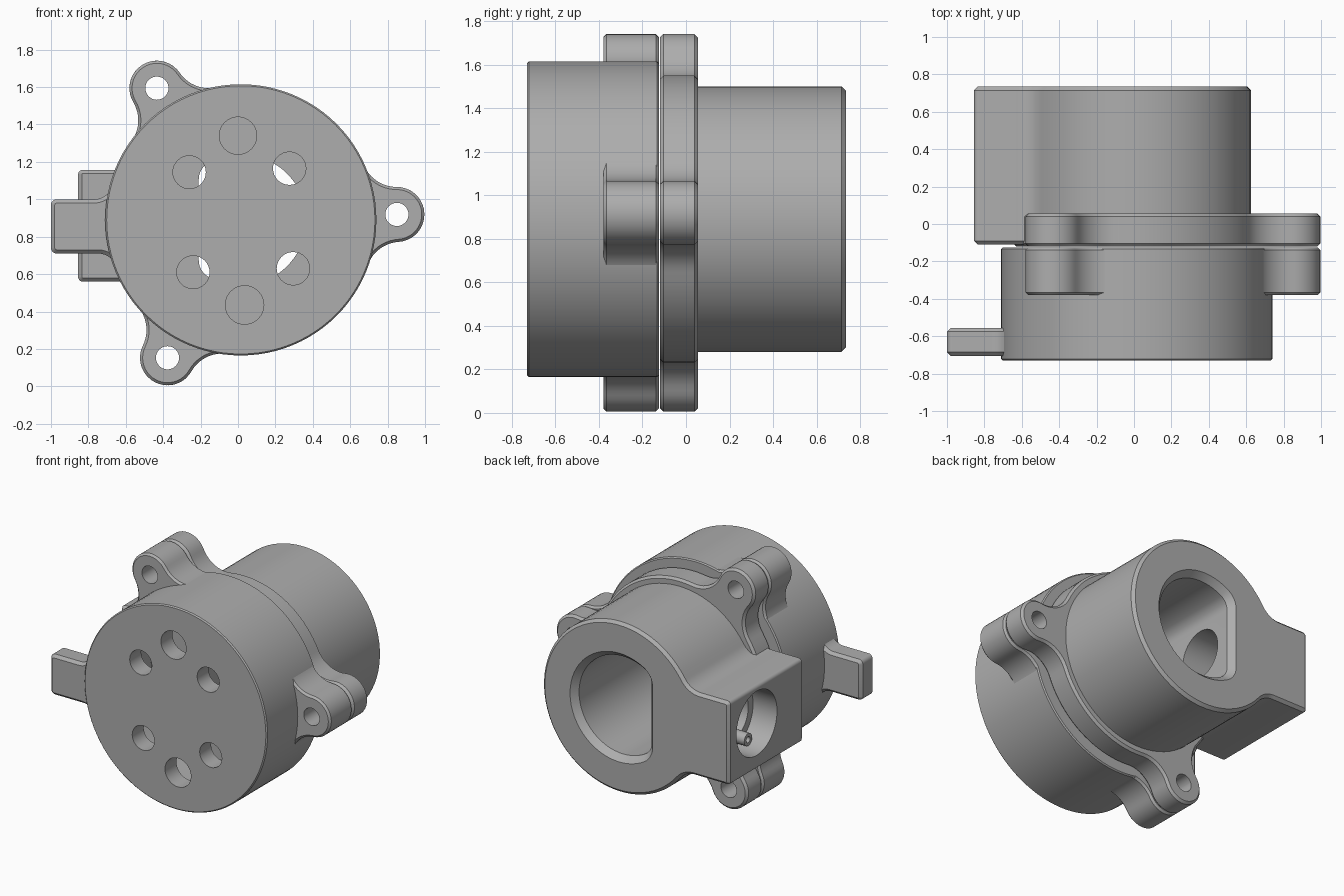
import bpy, bmesh, math
from math import pi, cos, sin, acos, atan2, sqrt, radians

if "Cube" in bpy.data.objects:
    bpy.data.objects.remove(bpy.data.objects["Cube"])

CX, CZ = 0.015, 0.89            # main axis position
grey = bpy.data.materials.new("plain grey")
grey.diffuse_color = (0.42, 0.42, 0.42, 1)
grey.use_nodes = True
grey.node_tree.nodes["Principled BSDF"].inputs["Base Color"].default_value = grey.diffuse_color


def arc(x, z, r, a0, a1, ccw=True, n=12):
    sweep = (a1 - a0) % (2 * pi) if ccw else -((a0 - a1) % (2 * pi))
    return [(x + r * cos(a0 + sweep * i / n), z + r * sin(a0 + sweep * i / n)) for i in range(n + 1)]


def circle(r, x=0, z=0, n=72):
    return [(x + r * cos(2 * pi * i / n), z + r * sin(2 * pi * i / n)) for i in range(n)]


def clean(pts):
    out = []
    for p in pts:
        if not out or math.dist(p, out[-1]) > 1e-4:
            out.append(p)
    return out[:-1] if math.dist(out[0], out[-1]) < 1e-4 else out


EARS = [radians(a) for a in (2, 122.5, 242)]
EAR_D, EAR_R = 0.835, 0.147


def eared_disc(R, f):
    """Disc outline with three blended bolt ears."""
    d = acos(((R + f) ** 2 + EAR_D ** 2 - (EAR_R + f) ** 2) / (2 * (R + f) * EAR_D))
    pts = []
    for i, t in enumerate(EARS):
        ex, ez = EAR_D * cos(t), EAR_D * sin(t)
        f1 = ((R + f) * cos(t - d), (R + f) * sin(t - d))
        f2 = ((R + f) * cos(t + d), (R + f) * sin(t + d))
        a1 = atan2(f1[1] - ez, f1[0] - ex)
        a2 = atan2(f2[1] - ez, f2[0] - ex)
        pts += arc(*f1, f, t - d + pi, a1 + pi, False, 10)
        pts += arc(ex, ez, EAR_R, a1, a2, True, 20)
        pts += arc(*f2, f, a2 + pi, t + d + pi, False, 10)
        pts += arc(0, 0, R, t + d, EARS[(i + 1) % 3] - d, True, 20)
    return clean(pts)


def armed_disc(R, xe, zt, zb, f, c):
    """Disc outline with one blended square arm towards -x."""
    ft = (-sqrt((R + f) ** 2 - (zt + f) ** 2), zt + f)
    fb = (-sqrt((R + f) ** 2 - (zb - f) ** 2), zb - f)
    at, ab = atan2(ft[1], ft[0]), atan2(fb[1], fb[0])
    pts = arc(0, 0, R, ab, at, True, 60)
    pts += arc(*ft, f, at + pi, -pi / 2, False, 10)
    pts += arc(xe + c, zt - c, c, pi / 2, pi, True, 5)
    pts += arc(xe + c, zb + c, c, pi, 1.5 * pi, True, 5)
    pts += arc(*fb, f, pi / 2, ab + pi, False, 10)
    return clean(pts)


def d_shape(grow=0):
    """Round outline with one flat on the -x side."""
    r, flat, c = 0.35, 0.225, 0.1
    a = acos(-(flat - c) / (r - c))
    kx, kz = (r - c) * cos(a), (r - c) * sin(a)
    pts = arc(0, 0, r + grow, -a, a, True, 40)
    pts += arc(kx, kz, c + grow, a, pi, True, 6)
    pts += arc(kx, -kz, c + grow, pi, -a, True, 6)
    return clean(pts)


def loft(name, rings, axis="y", bevel=0):
    """Solid from outlines placed along an axis."""
    bm = bmesh.new()
    loops = []
    for k, pts in rings:
        if axis == "y":
            loops.append([bm.verts.new((CX + u, k, CZ + v)) for u, v in pts])
        else:
            loops.append([bm.verts.new((CX + k, u, CZ + v)) for u, v in pts])
    n = len(loops[0])
    for a, b in zip(loops, loops[1:]):
        for i in range(n):
            bm.faces.new((a[i], a[(i + 1) % n], b[(i + 1) % n], b[i]))
    bm.faces.new(loops[0])
    bm.faces.new(loops[-1])
    bmesh.ops.recalc_face_normals(bm, faces=bm.faces)
    me = bpy.data.meshes.new(name)
    bm.to_mesh(me)
    bm.free()
    ob = bpy.data.objects.new(name, me)
    bpy.context.collection.objects.link(ob)
    me.materials.append(grey)
    if bevel:
        m = ob.modifiers.new("edge", "BEVEL")
        m.width, m.segments, m.limit_method, m.angle_limit = bevel, 1, "ANGLE", radians(50)
    return ob


def prism(name, pts, k0, k1, axis="y", bevel=0):
    return loft(name, [(k0, pts), (k1, pts)], axis, bevel)


# front housing, its eared rim and the side lever
front_body = prism("front_body", circle(0.725, n=96), -0.73, -0.125, bevel=0.008)
front_ears = prism("front_ears", eared_disc(0.72, 0.19), -0.38, -0.125, bevel=0.014)
lever = prism("lever", armed_disc(0.712, -1.015, 0.11, -0.18, 0.1, 0.03), -0.705, -0.555, bevel=0.02)
# rear flange and barrel with side block
rear_flange = prism("rear_flange", eared_disc(0.66, 0.2), -0.12, 0.055, bevel=0.016)
barrel = prism("barrel", armed_disc(0.61, -0.87, 0.268, -0.33, 0.15, 0.025), -0.11, 0.735, bevel=0.02)

# cutters
bolts = [prism("bolt_cut", circle(0.062, EAR_D * cos(t), EAR_D * sin(t), 32), -0.6, 0.3) for t in EARS]
HOLES = [(-0.015, 0.45, 0.1), (-0.275, 0.255, 0.088), (0.26, 0.275, 0.088),
         (-0.255, -0.28, 0.088), (0.28, -0.26, 0.088), (0.02, -0.455, 0.103)]
ports = [prism("port_cut", circle(r, x, z, 32), -0.9, -0.5) for x, z, r in HOLES]
cavity = prism("cavity_cut", circle(0.62), -0.6, -0.118)
tunnel = loft("tunnel_cut", [(-0.3, d_shape()), (0.69, d_shape()), (0.735, d_shape(0.04)), (0.8, d_shape(0.04))])
HY = 0.42                        # side socket position along the barrel
socket = loft("socket_cut", [(k, circle(r, HY, 0, 48)) for k, r in
                             ((-1, 0.23), (-0.68, 0.23), (-0.68, 0.175), (-0.1, 0.175))], axis="x")

cuts = [(front_body, [cavity] + ports), (front_ears, [cavity] + bolts), (lever, [cavity] + ports),
        (rear_flange, [tunnel] + bolts), (barrel, [tunnel, socket])]

# socket bosses with pin holes
for s in (-1, 1):
    y, z = HY + 0.06 * s, 0.17 * s
    boss = prism("socket_boss", circle(0.045, y, z, 20), -0.76, -0.66, axis="x")
    pin = prism("pin_cut", circle(0.022, y, z, 16), -0.9, -0.69, axis="x")
    cuts.append((boss, [pin]))

# apply cuts, then smooth the curved walls
helpers = set()
for ob, tools in cuts:
    for t in tools:
        m = ob.modifiers.new("cut", "BOOLEAN")
        m.operation, m.solver, m.object = "DIFFERENCE", "EXACT", t
        helpers.add(t)
dg = bpy.context.evaluated_depsgraph_get()
dg.update()
done = [(ob, bpy.data.meshes.new_from_object(ob.evaluated_get(dg))) for ob, _ in cuts]
for ob, me in done:
    ob.modifiers.clear()
    ob.data = me
    me.polygons.foreach_set("use_smooth", [True] * len(me.polygons))
    me.set_sharp_from_angle(angle=radians(30))
for h in helpers:
    bpy.data.objects.remove(h)
